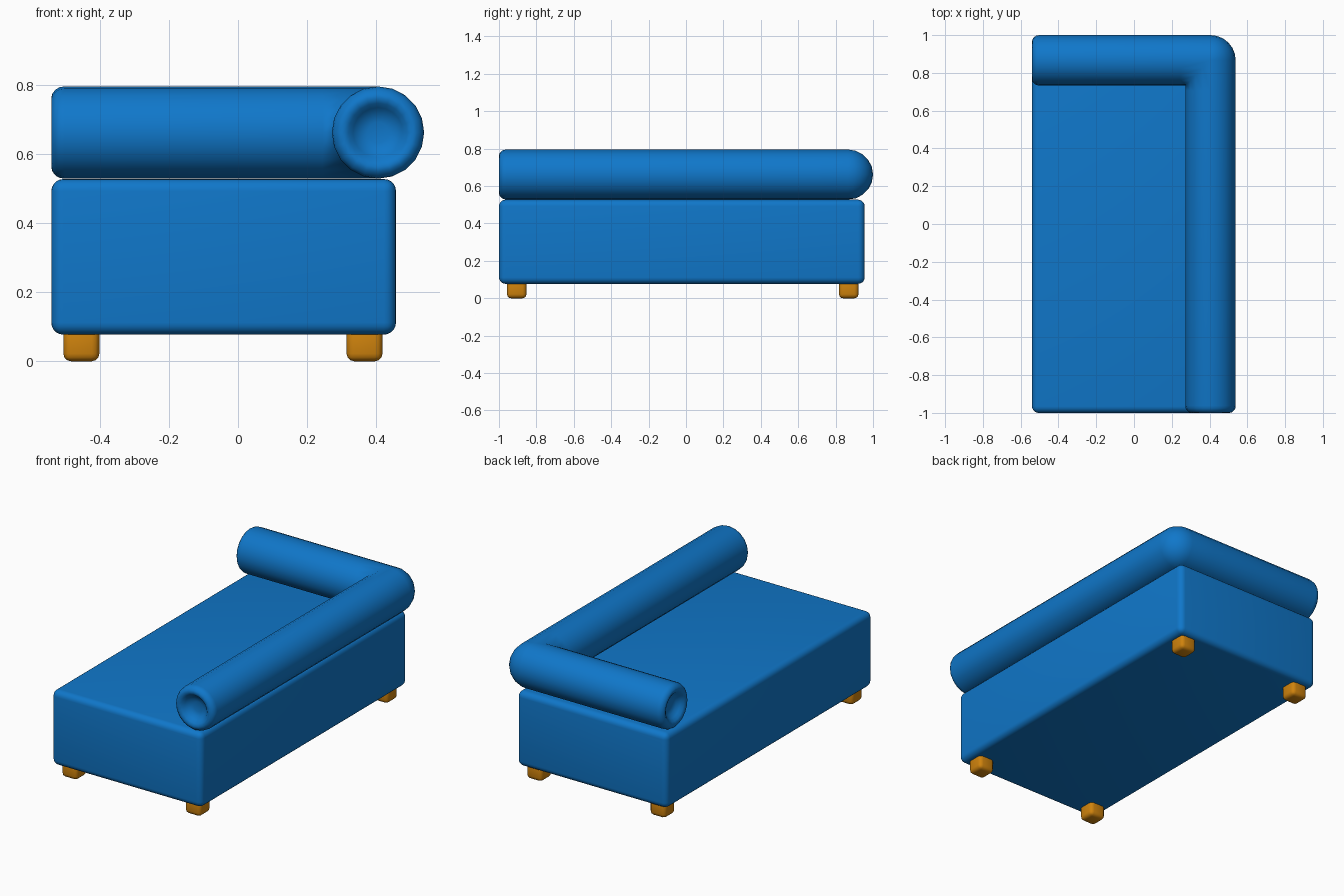
import bpy, bmesh, math
from mathutils import Vector

if "Cube" in bpy.data.objects:
    bpy.data.objects.remove(bpy.data.objects["Cube"])


def material(name, rgb):
    m = bpy.data.materials.new(name)
    m.diffuse_color = (*rgb, 1)
    m.use_nodes = True
    m.node_tree.nodes["Principled BSDF"].inputs["Base Color"].default_value = m.diffuse_color
    return m


BLUE = material("blue fabric", (0.005, 0.185, 0.59))
WOOD = material("orange wood", (0.62, 0.225, 0.004))


def finish(name, bm, mat):
    me = bpy.data.meshes.new(name)
    bm.to_mesh(me)
    bm.free()
    ob = bpy.data.objects.new(name, me)
    bpy.context.collection.objects.link(ob)
    me.materials.append(mat)
    for p in me.polygons:
        p.use_smooth = True
    return ob


def soft_box(name, lo, hi, bevel, segments, mat):
    lo, hi = Vector(lo), Vector(hi)
    bm = bmesh.new()
    bmesh.ops.create_cube(bm, size=1)
    for v in bm.verts:
        v.co = (lo + hi) / 2 + v.co * (hi - lo)
    bmesh.ops.bevel(bm, geom=bm.edges[:], offset=bevel, segments=segments,
                    profile=0.5, affect='EDGES')
    return finish(name, bm, mat)


# Seat block
soft_box("seat", (-0.54, -1.0, 0.077), (0.457, 0.955, 0.527), 0.035, 5, BLUE)

# Four short legs
for side, x in (("left", -0.453), ("right", 0.366)):
    for end, y in (("front", -0.905), ("back", 0.87)):
        soft_box(f"{end}_{side}_leg", (x - 0.052, y - 0.052, 0),
                 (x + 0.052, y + 0.052, 0.1), 0.022, 3, WOOD)

# L-shaped bolster: rings swept along the side, around the corner, along the back
R, SIDES = 0.1335, 20
CORNER = Vector((0.405, 0.8665, 0.6615))
# End cap profile (radius, depth from the end): rounded rim around a dimple
CAP = [(0.03, 0.045), (0.055, 0.038), (0.072, 0.022), (0.085, 0.008), (0.1, 0.0),
       (0.113, 0.003), (0.125, 0.013), (0.131, 0.024), (R, 0.038)]

bm = bmesh.new()
rings = []


def add_ring(place, r):
    ring = []
    for i in range(SIDES):
        t = 2 * math.pi * i / SIDES
        p = place(r * math.cos(t))
        ring.append(bm.verts.new((p[0], p[1], CORNER.z + r * math.sin(t))))
    rings.append(ring)


def corner_point(phi):
    # outer half turns on a ball, inner half meets in a mitre
    def place(u):
        if u > 1e-6:
            return CORNER.x + u * math.cos(phi), CORNER.y + u * math.sin(phi)
        return CORNER.x + u, CORNER.y + u
    return place


for r, d in CAP:
    add_ring(lambda u: (CORNER.x + u, -1.0 + d), r)
add_ring(lambda u: (CORNER.x + u, CORNER.y - 0.16), R)
for k in range(7):
    add_ring(corner_point(math.pi / 2 * k / 6), R)
add_ring(lambda u: (CORNER.x - 0.16, CORNER.y + u), R)
for r, d in reversed(CAP):
    add_ring(lambda u: (-0.54 + d, CORNER.y + u), r)

for a, b in zip(rings, rings[1:]):
    for i in range(SIDES):
        j = (i + 1) % SIDES
        bm.faces.new((a[i], a[j], b[j], b[i]))
bm.faces.new(rings[0])
bm.faces.new(rings[-1])
bmesh.ops.remove_doubles(bm, verts=bm.verts[:], dist=1e-4)
bmesh.ops.recalc_face_normals(bm, faces=bm.faces[:])
finish("bolster", bm, BLUE)
